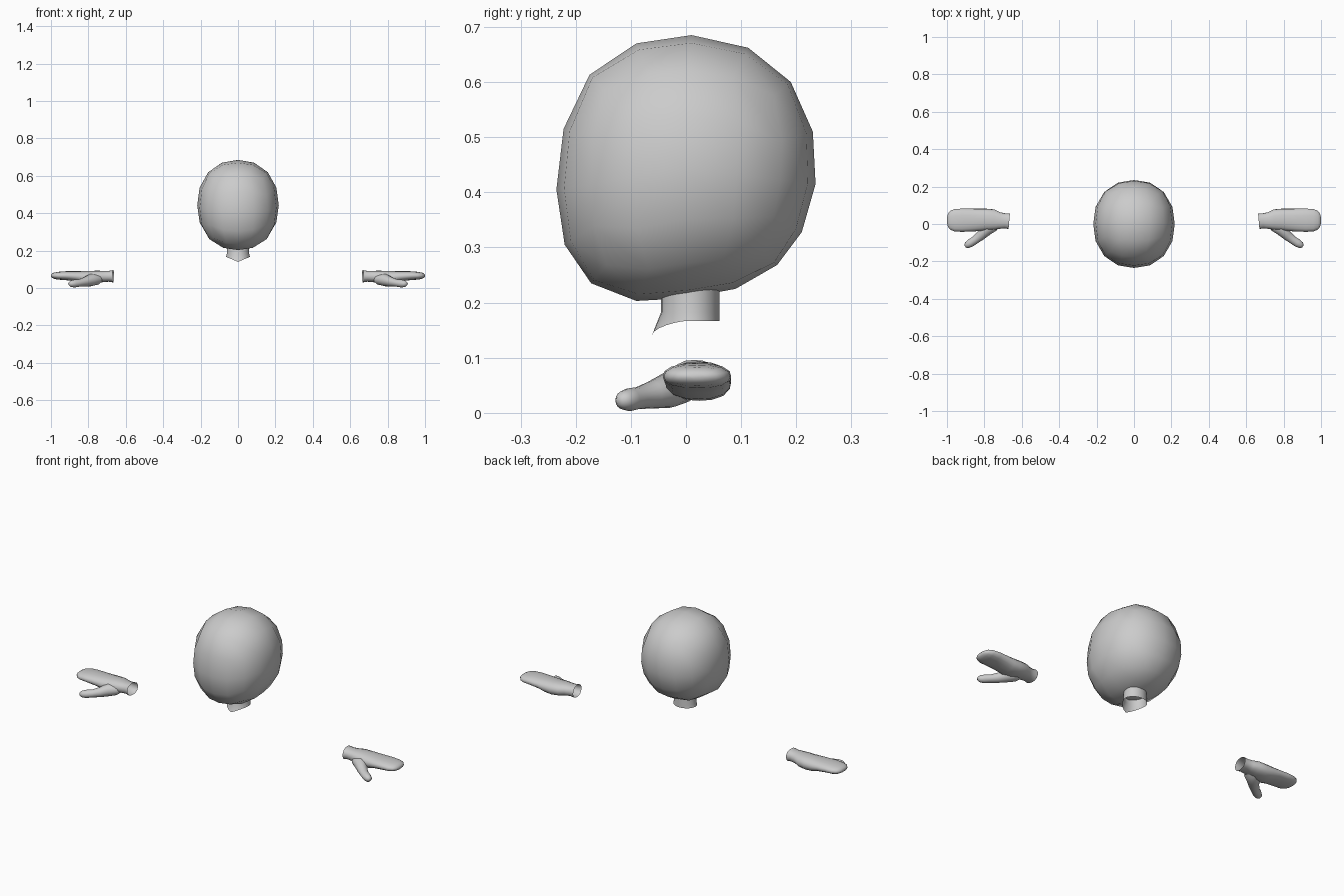
import bpy, bmesh, math
from mathutils import Vector

if "Cube" in bpy.data.objects:
    bpy.data.objects.remove(bpy.data.objects["Cube"])


def make_object(name, bm):
    bmesh.ops.recalc_face_normals(bm, faces=bm.faces[:])
    for f in bm.faces:
        f.smooth = True
    me = bpy.data.meshes.new(name)
    bm.to_mesh(me)
    bm.free()
    ob = bpy.data.objects.new(name, me)
    bpy.context.collection.objects.link(ob)
    return ob


def skin_rings(bm, rings, cap_end=False):
    loops = [[bm.verts.new(p) for p in r] for r in rings]
    n = len(loops[0])
    for a, b in zip(loops, loops[1:]):
        for i in range(n):
            j = (i + 1) % n
            bm.faces.new((a[i], a[j], b[j], b[i]))
    if cap_end:
        bm.faces.new(loops[-1])


def sweep(bm, stations, power=2.0, sides=16):
    """Stations: x, y, z, half width, half height; rings stand across the path."""
    pts = [Vector(s[:3]) for s in stations]
    rings = []
    for k, s in enumerate(stations):
        d = pts[min(k + 1, len(pts) - 1)] - pts[max(k - 1, 0)]
        side = Vector((-d.y, d.x, 0)).normalized()
        ring = []
        for i in range(sides):
            a = math.tau * i / sides
            c, h = math.cos(a), math.sin(a)
            k2 = (abs(c) ** power + abs(h) ** power) ** (-1 / power)
            ring.append(pts[k] + side * (c * k2 * s[3]) + Vector((0, 0, h * k2 * s[4])))
        rings.append(ring)
    skin_rings(bm, rings, cap_end=True)


# Head: cube-sphere fitted to the side outline (y, z), starting at the back
outline = [(.235, .415), (.23, .51), (.19, .60), (.113, .662),
           (.01, .685), (-.09, .67), (-.175, .613), (-.222, .515),
           (-.235, .405), (-.22, .305), (-.172, .235), (-.09, .203),
           (0, .208), (.09, .225), (.165, .268), (.21, .328)]
HZ = .443
bm = bmesh.new()
bmesh.ops.create_cube(bm, size=2)
bmesh.ops.subdivide_edges(bm, edges=bm.edges[:], cuts=3, use_grid_fill=True)
for v in bm.verts:
    d = Vector([math.tan(c * math.pi / 4) for c in v.co]).normalized()
    rho = math.hypot(d.y, d.z)
    p = 2.2
    k = (abs(d.x) ** p + rho ** p) ** (-1 / p)
    t = (math.atan2(d.z, d.y) % math.tau) / math.tau * 16
    i = int(t + 1e-4)
    f = max(t - i, 0)
    a, b = Vector(outline[i % 16]), Vector(outline[(i + 1) % 16])
    q = a.lerp(b, f) - Vector((0, HZ))
    v.co = (.218 * d.x * k, q.x * rho * k, HZ + q.y * rho * k)
make_object("head", bm)

# Neck: open tube with a pointed front hem
N = 24
rings = [[], [], []]
for i in range(N):
    a = math.tau * i / N
    c, s = math.cos(a), math.sin(a)
    front = max(-s, 0)
    hem = .167 - .027 * max(0, 1 - abs(c)) if s < 0 else .167
    rings[0].append((.058 * c, .008 + .053 * s, .235))
    rings[1].append((.06 * c, .008 + .053 * s, .183))
    rings[2].append((.064 * c, .008 + .053 * s - .017 * front ** 3, hem))
bm = bmesh.new()
skin_rings(bm, rings)
make_object("neck", bm)

# Mitten hands: palm with fingers, plus a thumb, mirrored to the other side
bm = bmesh.new()
sweep(bm, [(.667, .015, .063, .042, .033), (.69, .017, .063, .040, .029),
           (.72, .018, .062, .045, .030), (.75, .023, .060, .055, .033),
           (.79, .024, .057, .058, .035), (.83, .022, .058, .060, .033),
           (.87, .021, .063, .061, .027), (.92, .020, .066, .062, .024),
           (.96, .020, .066, .060, .021), (.983, .020, .066, .050, .017),
           (.995, .020, .066, .035, .011), (1.0, .020, .066, .015, .004)], power=2.4)
sweep(bm, [(.725, .008, .052, .015, .015), (.75, -.006, .046, .032, .028),
           (.79, -.030, .042, .034, .033), (.82, -.062, .033, .026, .025),
           (.85, -.086, .027, .022, .020), (.875, -.102, .024, .022, .021),
           (.893, -.113, .023, .018, .017), (.903, -.120, .023, .008, .008)])
hands = make_object("mitten_hands", bm)
hands.modifiers.new("mirror", 'MIRROR').use_axis = (True, False, False)
